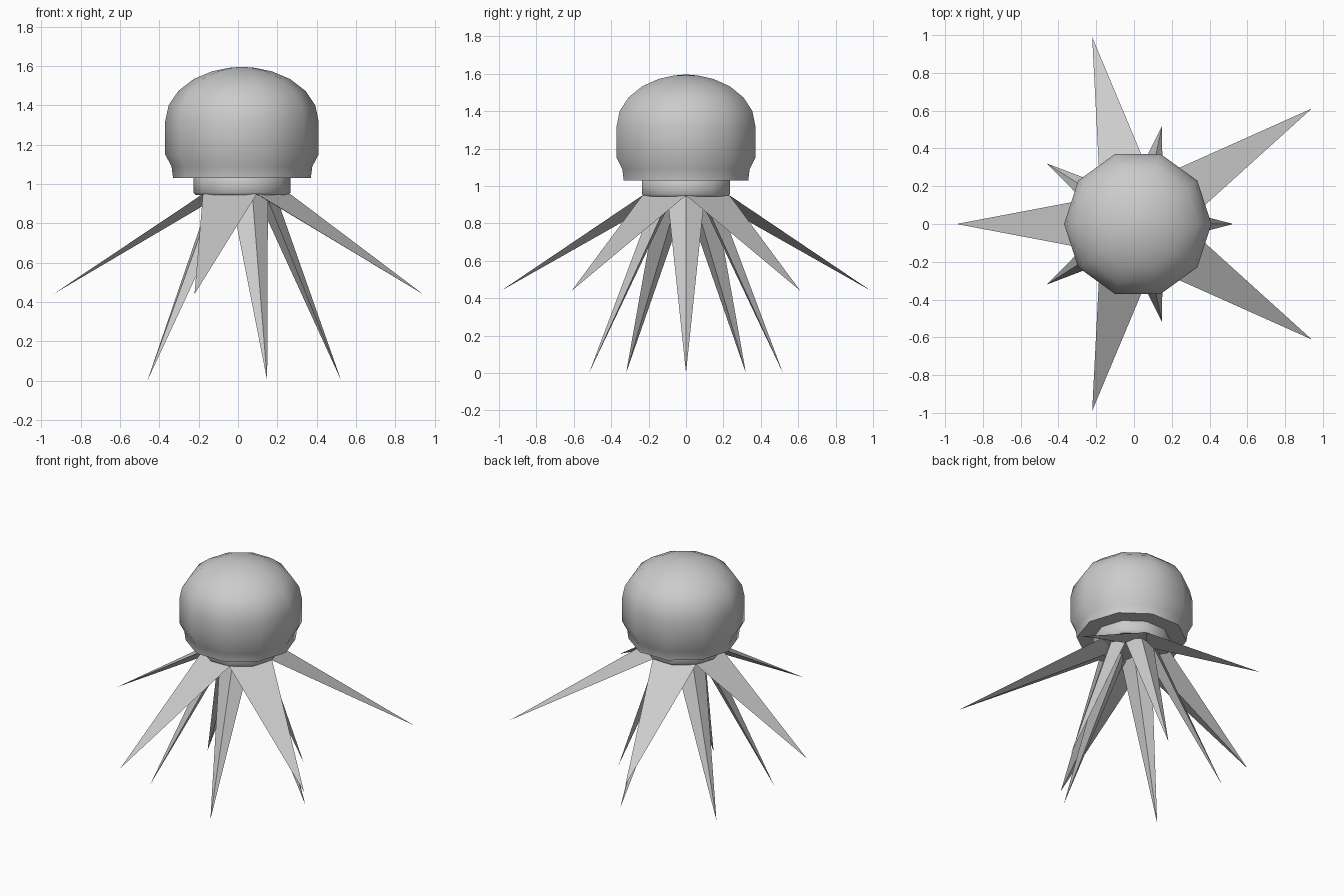
import bpy, bmesh, math
from mathutils import Vector

if "Cube" in bpy.data.objects:
    bpy.data.objects.remove(bpy.data.objects["Cube"])

CX = 0.02  # axis of the head and of the tentacle ring


def finish(name, bm, smooth=None):
    bmesh.ops.recalc_face_normals(bm, faces=bm.faces[:])
    me = bpy.data.meshes.new(name)
    bm.to_mesh(me)
    bm.free()
    ob = bpy.data.objects.new(name, me)
    bpy.context.collection.objects.link(ob)
    if smooth:
        bpy.ops.object.select_all(action='DESELECT')
        ob.select_set(True)
        bpy.context.view_layer.objects.active = ob
        bpy.ops.object.shade_smooth_by_angle(angle=math.radians(smooth))
    return ob


def lathe(name, profile, sides=10):
    """Faceted turned body from (radius, height) rings, capped at both ends."""
    bm = bmesh.new()
    rings = [[bm.verts.new((CX + r * math.cos(math.tau * i / sides),
                            r * math.sin(math.tau * i / sides), z))
              for i in range(sides)] for r, z in profile]
    for a, b in zip(rings, rings[1:]):
        for i in range(sides):
            j = (i + 1) % sides
            bm.faces.new((a[i], a[j], b[j], b[i]))
    bm.faces.new(rings[0])
    bm.faces.new(rings[-1])
    return finish(name, bm, 45)


def spike(name, base, tip):
    """Pyramid from a loop of base points to a sharp tip."""
    bm = bmesh.new()
    vs = [bm.verts.new(p) for p in base]
    t = bm.verts.new(tip)
    bm.faces.new(vs)
    for i in range(len(vs)):
        bm.faces.new((vs[i], vs[(i + 1) % len(vs)], t))
    return finish(name, bm)


def polar(cx, r, deg, z, side=0.0):
    a = math.radians(deg)
    return Vector((cx + r * math.cos(a) - side * math.sin(a),
                   r * math.sin(a) + side * math.cos(a), z))


# Domed head with a slightly narrowed rim
dome = [(0.39 * math.cos(math.radians(t)), 1.32 + 0.275 * math.sin(math.radians(t)))
        for t in (0, 17, 34, 51, 67, 80)]
lathe("head", [(0.35, 1.03), (0.358, 1.09), (0.39, 1.15)] + dome + [(0.02, 1.595)])

# Neck collar
lathe("neck", [(0.235, 0.945), (0.247, 0.957), (0.247, 1.03), (0.24, 1.04)])

for k in range(5):
    # Outer tentacles, each springing from one edge of a pentagon
    a = 36 + 72 * k
    spike(f"outer_tentacle_{k + 1}",
          [polar(CX, 0.245, a - 36, 0.95), polar(CX, 0.245, a + 36, 0.95),
           polar(CX, 0.12, a, 0.935)],
          polar(0.10, 1.04, a, 0.44))
    # Inner tentacles, reaching the ground between the outer ones
    b = 72 * k
    spike(f"inner_tentacle_{k + 1}",
          [polar(CX, 0.17, b, 0.95), polar(CX, 0.12, b, 0.95, 0.10),
           polar(CX, 0.07, b, 0.95), polar(CX, 0.12, b, 0.95, -0.10)],
          polar(-0.02, 0.545, b, 0.0))
